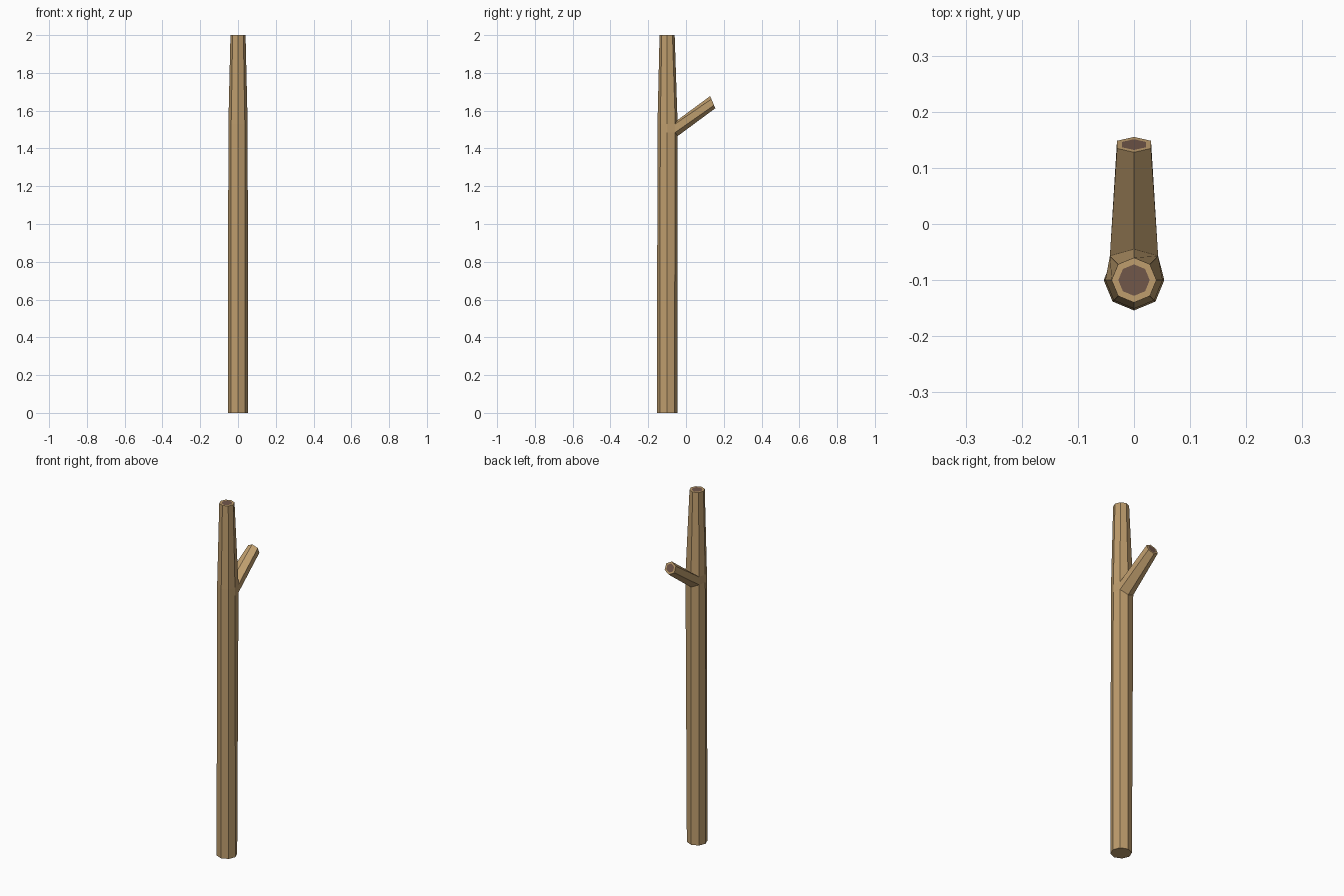
import bpy, bmesh
from math import sin, cos, pi, radians
from mathutils import Vector

if "Cube" in bpy.data.objects:
    bpy.data.objects.remove(bpy.data.objects["Cube"])


def material(name, rgb):
    m = bpy.data.materials.new(name)
    m.diffuse_color = (*rgb, 1)
    m.use_nodes = True
    m.node_tree.nodes["Principled BSDF"].inputs["Base Color"].default_value = m.diffuse_color
    return m


bm = bmesh.new()


def ring(r, z):
    # Octagon around the trunk axis; index 2 points to the back (+y)
    return [bm.verts.new((r * cos(i * pi / 4), -0.1 + r * sin(i * pi / 4), z))
            for i in range(8)]


def bridge(a, b, skip=()):
    n = len(a)
    for i in range(n):
        if i not in skip:
            bm.faces.new((a[i], a[(i + 1) % n], b[(i + 1) % n], b[i]))


def cut_end(loop, ratio):
    # Bark rim around a darker core
    c = sum((v.co for v in loop), Vector()) / len(loop)
    core = [bm.verts.new(c.lerp(v.co, ratio)) for v in loop]
    bridge(loop, core)
    bm.faces.new(core).material_index = 1


# Trunk, open where the branch grows out
base, low, high, top = [ring(r, z) for r, z in
                        ((0.054, 0), (0.051, 1.485), (0.051, 1.53), (0.04, 2))]
bridge(base, low)
bridge(low, high, skip=(1, 2))
bridge(high, top)
bm.faces.new(base[::-1])
cut_end(top, 0.7)

# Swollen collar at the branch root
for loop, z_side, z_mid in ((low, 1.485, 1.465), (high, 1.53, 1.55)):
    for i, x in ((1, 0.043), (3, -0.043)):
        loop[i].co = (x, -0.057, z_side)
    loop[2].co = (0, -0.045, z_mid)

# Six-sided branch stub
root = [low[1], low[2], low[3], high[3], high[2], high[1]]
tilt = radians(23)
up = Vector((0, -sin(tilt), cos(tilt)))
centre = Vector((0, 0.1415, 1.645))
tip = []
for k in range(6):
    a = radians(-30 - 60 * k)
    tip.append(bm.verts.new(centre + 0.035 * (Vector((cos(a), 0, 0)) + up * sin(a))))
bridge(root, tip)
cut_end(tip, 0.7)

bmesh.ops.recalc_face_normals(bm, faces=bm.faces)
mesh = bpy.data.meshes.new("branched_post")
bm.to_mesh(mesh)
bm.free()
mesh.materials.append(material("bark", (0.52, 0.34, 0.155)))
mesh.materials.append(material("core", (0.165, 0.095, 0.068)))
post = bpy.data.objects.new("branched_post", mesh)
bpy.context.collection.objects.link(post)
